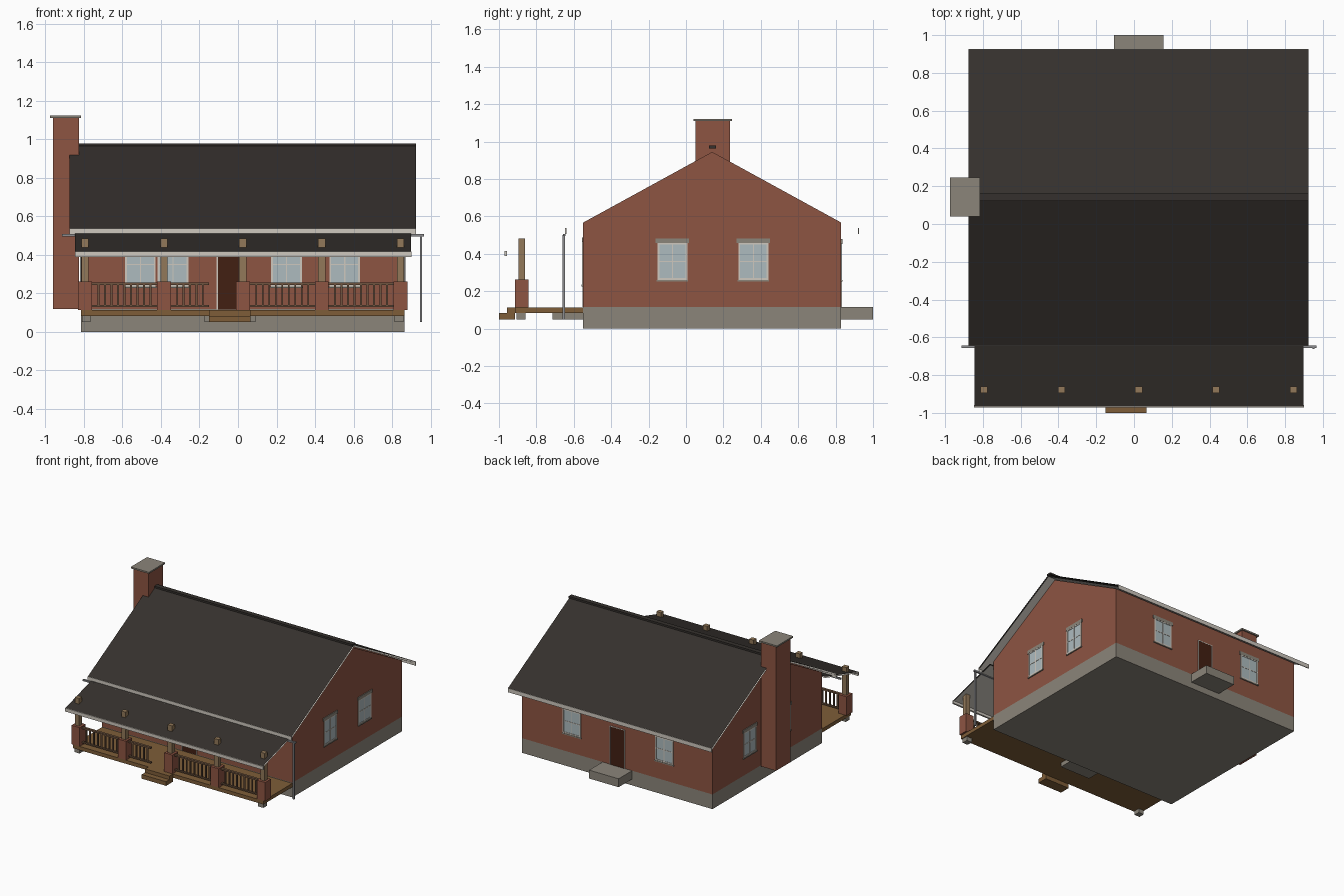
import bpy, bmesh
from math import radians
from mathutils import Matrix, Vector

if "Cube" in bpy.data.objects:
    bpy.data.objects.remove(bpy.data.objects["Cube"])


def material(name, r, g, b):
    m = bpy.data.materials.new(name)
    m.diffuse_color = (r, g, b, 1)
    m.use_nodes = True
    m.node_tree.nodes["Principled BSDF"].inputs["Base Color"].default_value = m.diffuse_color
    return m


BRICK = material("brick", 0.27, 0.09, 0.055)
STONE = material("stone", 0.26, 0.235, 0.195)
ROOF = material("shingle", 0.035, 0.03, 0.026)
TRIM = material("trim", 0.62, 0.58, 0.52)
POST = material("post_wood", 0.29, 0.19, 0.10)
DECK = material("deck_wood", 0.21, 0.11, 0.04)
RAIL = material("rail_wood", 0.16, 0.09, 0.05)
DOOR = material("door_wood", 0.055, 0.014, 0.006)
GLASS = material("glass", 0.42, 0.50, 0.52)
METAL = material("gutter_metal", 0.27, 0.27, 0.28)


def finish(name, bm, mat, mtx=None):
    bmesh.ops.recalc_face_normals(bm, faces=bm.faces)
    me = bpy.data.meshes.new(name)
    bm.to_mesh(me)
    bm.free()
    me.materials.append(mat)
    ob = bpy.data.objects.new(name, me)
    if mtx:
        ob.matrix_world = mtx
    bpy.context.collection.objects.link(ob)
    return ob


def boxes(name, mat, bounds, mtx=None):
    """One object from boxes given as (x0, x1, y0, y1, z0, z1)."""
    bm = bmesh.new()
    for x0, x1, y0, y1, z0, z1 in bounds:
        centre = Matrix.Translation(((x0 + x1) / 2, (y0 + y1) / 2, (z0 + z1) / 2))
        size = Matrix.Diagonal((x1 - x0, y1 - y0, z1 - z0, 1))
        bmesh.ops.create_cube(bm, size=1, matrix=centre @ size)
    return finish(name, bm, mat, mtx)


def box(name, mat, *b):
    return boxes(name, mat, [b])


def sheet(name, mat, x0, x1, start, end, drop=0):
    """Flat sloping panel between two (y, z) points, lowered by drop."""
    (ya, za), (yb, zb) = start, end
    bm = bmesh.new()
    bm.faces.new([bm.verts.new(p) for p in (
        (x0, ya, za - drop), (x1, ya, za - drop),
        (x1, yb, zb - drop), (x0, yb, zb - drop))])
    ob = finish(name, bm, mat)
    up = ob.data.polygons[0].normal.z > 0
    if up == (drop > 0):
        ob.data.flip_normals()
    return ob


# House extents
X0, X1, Y0, Y1 = -0.815, 0.865, -0.55, 0.83
CX, CY = 0.025, 0.14
WALLS = {"front": (0, Y0), "right": (90, X1), "back": (180, Y1), "left": (-90, X0)}


def on_wall(side, pos):
    """Local frame on a wall: x along it, -y outward."""
    angle, plane = WALLS[side]
    p = (pos, plane, 0) if side in ("front", "back") else (plane, pos, 0)
    return Matrix.Translation(p) @ Matrix.Rotation(radians(angle), 4, 'Z')


def window(side, pos, z0, z1, w=0.16):
    m, h, t, zc = on_wall(side, pos), w / 2, 0.01, (z0 + z1) / 2
    n = side + "_window_"
    boxes(n + "glass", GLASS, [(-h, h, -0.002, 0.002, z0, z1)], m)
    boxes(n + "frame", TRIM, [
        (-h, -h + t, -0.005, 0, z0, z1), (h - t, h, -0.005, 0, z0, z1),
        (-h, h, -0.005, 0, z0, z0 + t), (-h, h, -0.005, 0, z1 - t, z1),
        (-0.003, 0.003, -0.004, 0, z0, z1), (-h, h, -0.004, 0, zc - 0.003, zc + 0.003)], m)
    boxes(n + "lintel", STONE, [(-h - 0.01, h + 0.01, -0.006, 0, z1 - 0.003, z1 + 0.023)], m)
    boxes(n + "sill", STONE, [(-h - 0.005, h + 0.005, -0.008, 0, z0 - 0.009, z0)], m)


def door(side, pos, w=0.12, z0=0.115, z1=0.42):
    m, h = on_wall(side, pos), w / 2
    boxes(side + "_door", DOOR, [(-h, h, -0.003, 0.002, z0, z1)], m)
    boxes(side + "_door_frame", TRIM, [
        (-h - 0.006, -h, -0.004, 0, z0, z1), (h, h + 0.006, -0.004, 0, z0, z1),
        (-h - 0.006, h + 0.006, -0.004, 0, z1, z1 + 0.006)], m)


# Foundation and gabled brick walls
box("foundation", STONE, X0, X1, Y0, Y1, 0, 0.117)
bm = bmesh.new()
gable = [(Y0, 0.117), (Y1, 0.117), (Y1, 0.567), (CY, 0.945), (Y0, 0.567)]
face = bm.faces.new([bm.verts.new((X0, y, z)) for y, z in gable])
ext = bmesh.ops.extrude_face_region(bm, geom=[face])
bmesh.ops.translate(bm, vec=(X1 - X0, 0, 0),
                    verts=[v for v in ext["geom"] if isinstance(v, bmesh.types.BMVert)])
bm.faces.ensure_lookup_table()
if not any(all(abs(v.co.x - X0) < 1e-5 for v in f.verts) for f in bm.faces):
    bm.faces.new([v for v in bm.verts if abs(v.co.x - X0) < 1e-5])
finish("brick_walls", bm, BRICK)

# Main roof, soffits, fascias and ridge
RX0, RX1 = -0.875, 0.925
for label, y in (("front", -0.643), ("back", 0.923)):
    sheet(label + "_roof", ROOF, RX0, RX1, (CY, 0.967), (y, 0.537))
    sheet(label + "_soffit", TRIM, RX0, RX1, (CY, 0.967), (y, 0.537), drop=0.014)
    box(label + "_fascia", TRIM, RX0, RX1, y - 0.003, y + 0.003, 0.505, 0.537)
box("ridge_cap", ROOF, RX0, RX1, 0.123, 0.161, 0.964, 0.978)

# Chimney
box("chimney", BRICK, -0.96, -0.825, 0.05, 0.235, 0.117, 1.11)
box("chimney_cap", STONE, -0.975, -0.815, 0.04, 0.245, 1.11, 1.122)

# Windows and doors
for x in (-0.507, -0.338, 0.252, 0.554):
    window("front", x, 0.235, 0.465)
for side in ("left", "right"):
    for y in (-0.073, 0.36):
        window(side, y, 0.26, 0.46)
for x in (-0.39, 0.425):
    window("back", x, 0.26, 0.455)
door("front", -0.045)
door("back", CX)

# Stoops and porch steps
box("back_stoop", STONE, -0.105, 0.155, Y1, 1.0, 0.05, 0.117)
box("front_stoop", STONE, -0.175, 0.09, -0.715, Y0, 0.05, 0.085)
PY = -0.878
box("porch_deck", DECK, X0, X1, -0.915, Y0, 0.083, 0.112)
box("upper_step", DECK, -0.15, 0.065, -0.957, -0.915, 0.083, 0.112)
box("lower_step", DECK, -0.15, 0.065, -1.0, -0.915, 0.05, 0.083)

# Porch posts on brick piers, with stone footings at the corners
posts = [CX + 0.4095 * (i - 2) for i in range(5)]
for x in posts:
    box("brick_pier", BRICK, x - 0.036, x + 0.036, PY - 0.037, PY + 0.037, 0.112, 0.262)
    box("porch_post", POST, x - 0.019, x + 0.019, PY - 0.018, PY + 0.018, 0.262, 0.483)
for x in (-0.788, 0.835):
    box("porch_footing", STONE, x - 0.023, x + 0.023, PY - 0.027, PY + 0.02, 0.05, 0.083)

# Railings, open at the steps
spans = [(a + 0.036, b - 0.036) for a, b in zip(posts, posts[1:])]
spans[1] = (spans[1][0], -0.15)
for a, b in spans:
    parts = [(a, b, PY - 0.01, PY + 0.01, 0.243, 0.255),
             (a, b, PY - 0.008, PY + 0.008, 0.128, 0.138)]
    n = round((b - a) / 0.034)
    for i in range(1, n):
        x = a + (b - a) * i / n
        parts.append((x - 0.005, x + 0.005, PY - 0.005, PY + 0.005, 0.138, 0.243))
    boxes("porch_railing", RAIL, parts)

# Porch roof
sheet("porch_roof", ROOF, -0.845, 0.897, (Y0, 0.538), (-0.967, 0.417))
sheet("porch_soffit", TRIM, -0.845, 0.897, (Y0, 0.538), (-0.967, 0.417), drop=0.01)
box("porch_fascia", TRIM, -0.847, 0.9, -0.971, -0.957, 0.389, 0.416)

# Gutter and downspout
box("gutter", METAL, -0.913, 0.965, -0.657, -0.643, 0.495, 0.507)
box("downspout", METAL, 0.944, 0.956, -0.661, -0.646, 0.05, 0.5)
